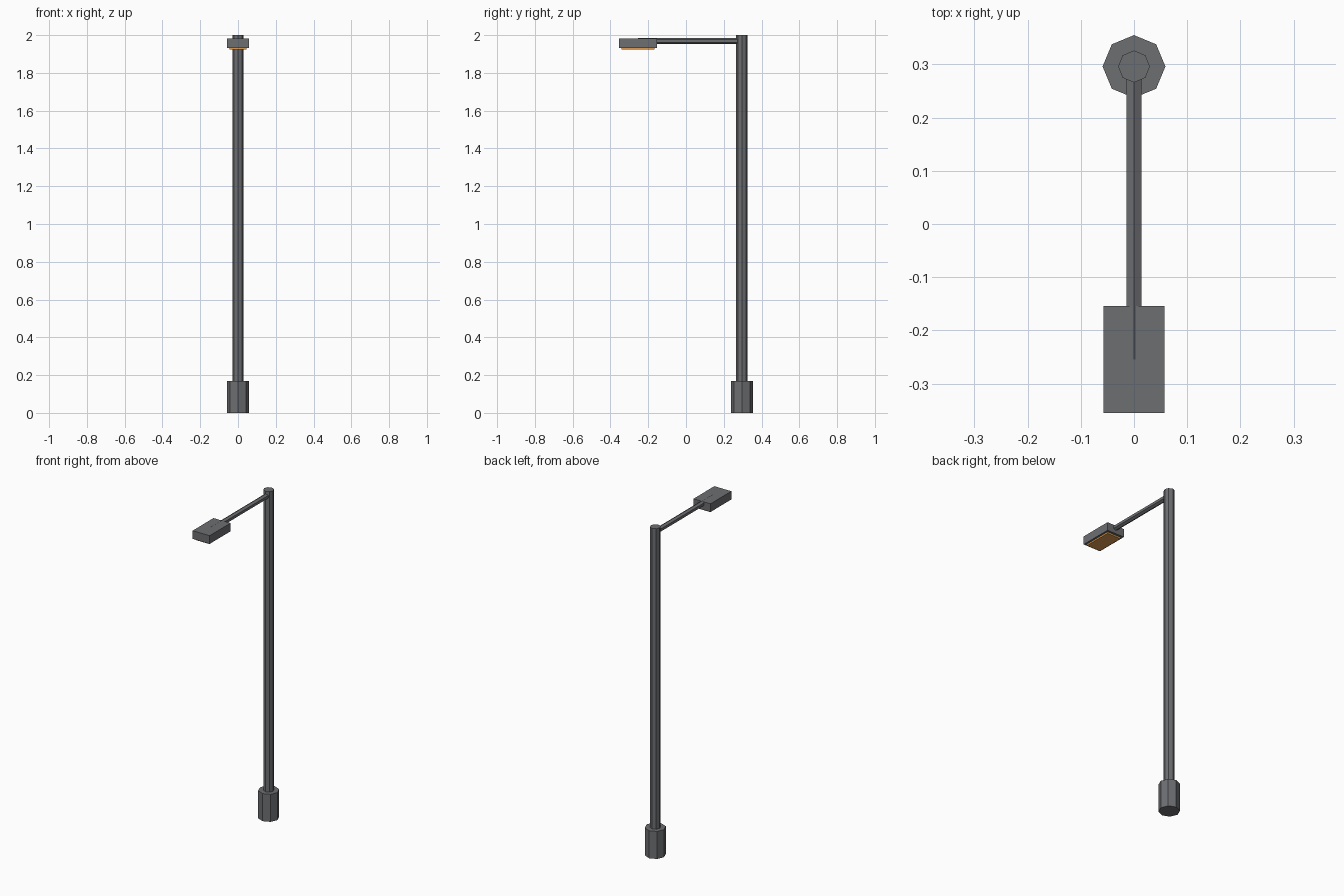
import bpy, bmesh, math
from mathutils import Vector

if "Cube" in bpy.data.objects:
    bpy.data.objects.remove(bpy.data.objects["Cube"])


def material(name, rgb):
    m = bpy.data.materials.new(name)
    m.diffuse_color = (*rgb, 1)
    m.use_nodes = True
    m.node_tree.nodes["Principled BSDF"].inputs["Base Color"].default_value = m.diffuse_color
    return m


GREY = material("dark_grey_metal", (0.155, 0.158, 0.167))
AMBER = material("amber_lens", (0.75, 0.33, 0.08))


def finish(name, bm, mat):
    bmesh.ops.recalc_face_normals(bm, faces=bm.faces)
    me = bpy.data.meshes.new(name)
    bm.to_mesh(me)
    bm.free()
    me.materials.append(mat)
    ob = bpy.data.objects.new(name, me)
    bpy.context.collection.objects.link(ob)
    return ob


def prism(name, start, end, radius, sides, u, v, mat):
    """Straight prism from start to end; first corner points along u."""
    bm = bmesh.new()
    u, v = Vector(u), Vector(v)
    rings = []
    for c in (Vector(start), Vector(end)):
        angles = [2 * math.pi * i / sides for i in range(sides)]
        rings.append([bm.verts.new(c + radius * (u * math.cos(a) + v * math.sin(a)))
                      for a in angles])
    low, high = rings
    for i in range(sides):
        j = (i + 1) % sides
        bm.faces.new((low[i], low[j], high[j], high[i]))
    bm.faces.new(low[::-1])
    bm.faces.new(high)
    return finish(name, bm, mat)


def box(name, lo, hi, mat):
    bm = bmesh.new()
    bmesh.ops.create_cube(bm, size=1)
    lo, hi = Vector(lo), Vector(hi)
    for vert in bm.verts:
        vert.co = (lo + hi) / 2 + vert.co * (hi - lo)
    return finish(name, bm, mat)


POLE_Y = 0.296
X, Y, Z = (1, 0, 0), (0, 1, 0), (0, 0, 1)

# Octagonal footing and pole
prism("base", (0, POLE_Y, 0), (0, POLE_Y, 0.168), 0.059, 8, X, Y, GREY)
prism("pole", (0, POLE_Y, 0.15), (0, POLE_Y, 2.0), 0.03, 8, X, Y, GREY)

# Hexagonal arm, its upper ridge just breaking the lamp's top
prism("arm", (0, POLE_Y, 1.968), (0, -0.255, 1.968), 0.016, 6, Z, X, GREY)

# Lamp housing with the lens plate beneath it
box("lamp_housing", (-0.0575, -0.355, 1.932), (0.0575, -0.154, 1.982), GREY)
box("lamp_lens", (-0.046, -0.342, 1.923), (0.046, -0.168, 1.9325), AMBER)
